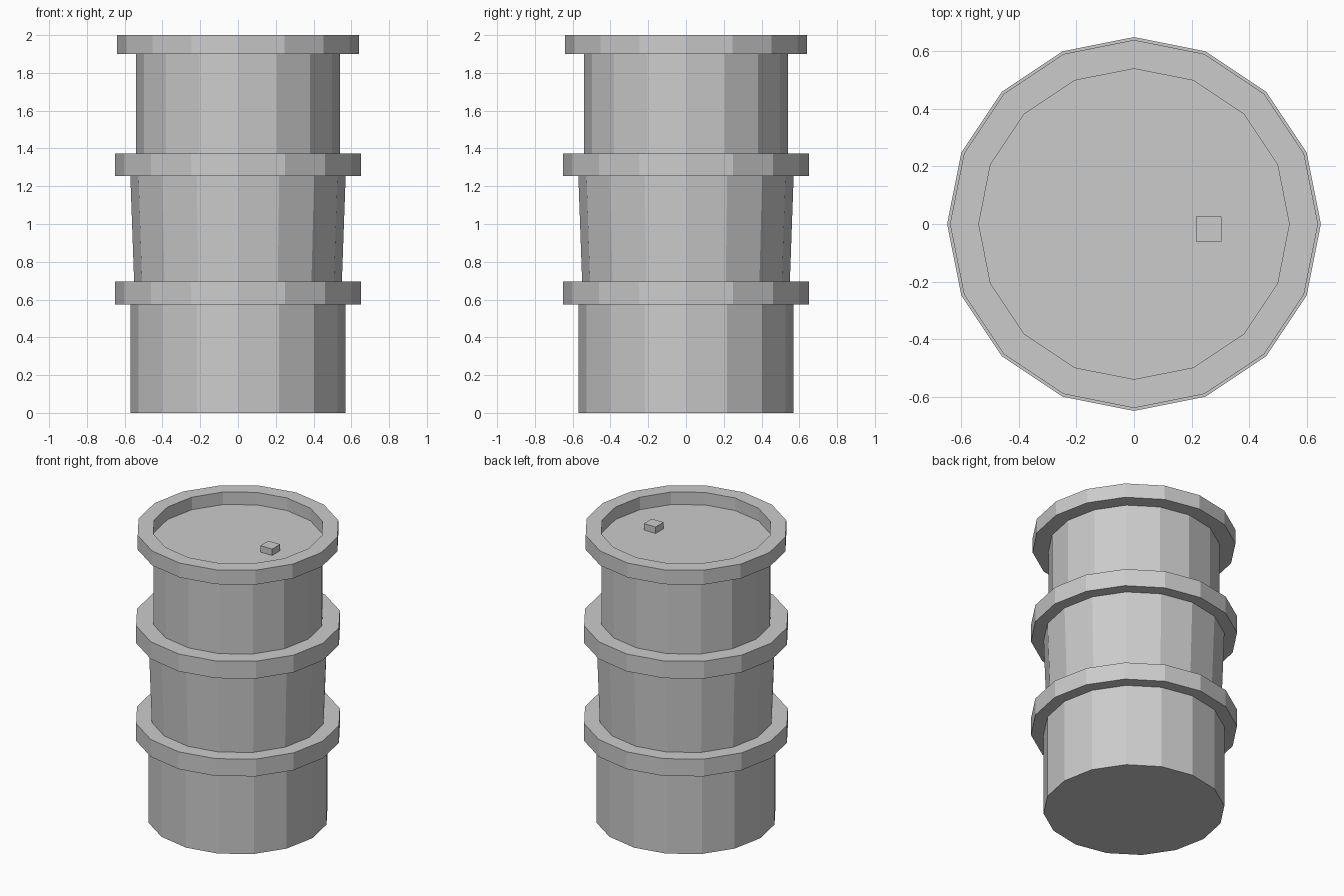
import bpy, bmesh
from math import cos, sin, tau

if "Cube" in bpy.data.objects:
    bpy.data.objects.remove(bpy.data.objects["Cube"])

SIDES = 16


def lathe(name, profile):
    """Turn an (radius, z) profile into a closed, flat-shaded solid."""
    bm = bmesh.new()
    rings = [[bm.verts.new((r * cos(tau * i / SIDES), r * sin(tau * i / SIDES), z))
              for i in range(SIDES)] for r, z in profile]
    for low, high in zip(rings, rings[1:]):
        for i in range(SIDES):
            j = (i + 1) % SIDES
            bm.faces.new((low[i], low[j], high[j], high[i]))
    bm.faces.new(rings[0][::-1])
    bm.faces.new(rings[-1])
    mesh = bpy.data.meshes.new(name)
    bm.to_mesh(mesh)
    bm.free()
    obj = bpy.data.objects.new(name, mesh)
    bpy.context.collection.objects.link(obj)
    return obj


# Barrel shell: three wall sections, two hoops, raised rim and recessed lid
lathe("barrel", [
    (0.57, 0), (0.57, 0.575),                                  # lower wall
    (0.65, 0.575), (0.65, 0.695),                              # lower hoop
    (0.55, 0.695), (0.57, 1.253),                              # middle wall
    (0.65, 1.253), (0.65, 1.373),                              # upper hoop
    (0.54, 1.373), (0.54, 1.90),                               # upper wall
    (0.64, 1.90), (0.64, 2.0),                                 # rim
    (0.54, 2.0), (0.54, 1.913),                                # lid recess
])

# Small square bung on the lid
bpy.ops.mesh.primitive_cube_add(size=1, location=(0.26, -0.018, 1.93))
bung = bpy.context.object
bung.name = "lid_bung"
bung.scale = (0.09, 0.087, 0.055)
